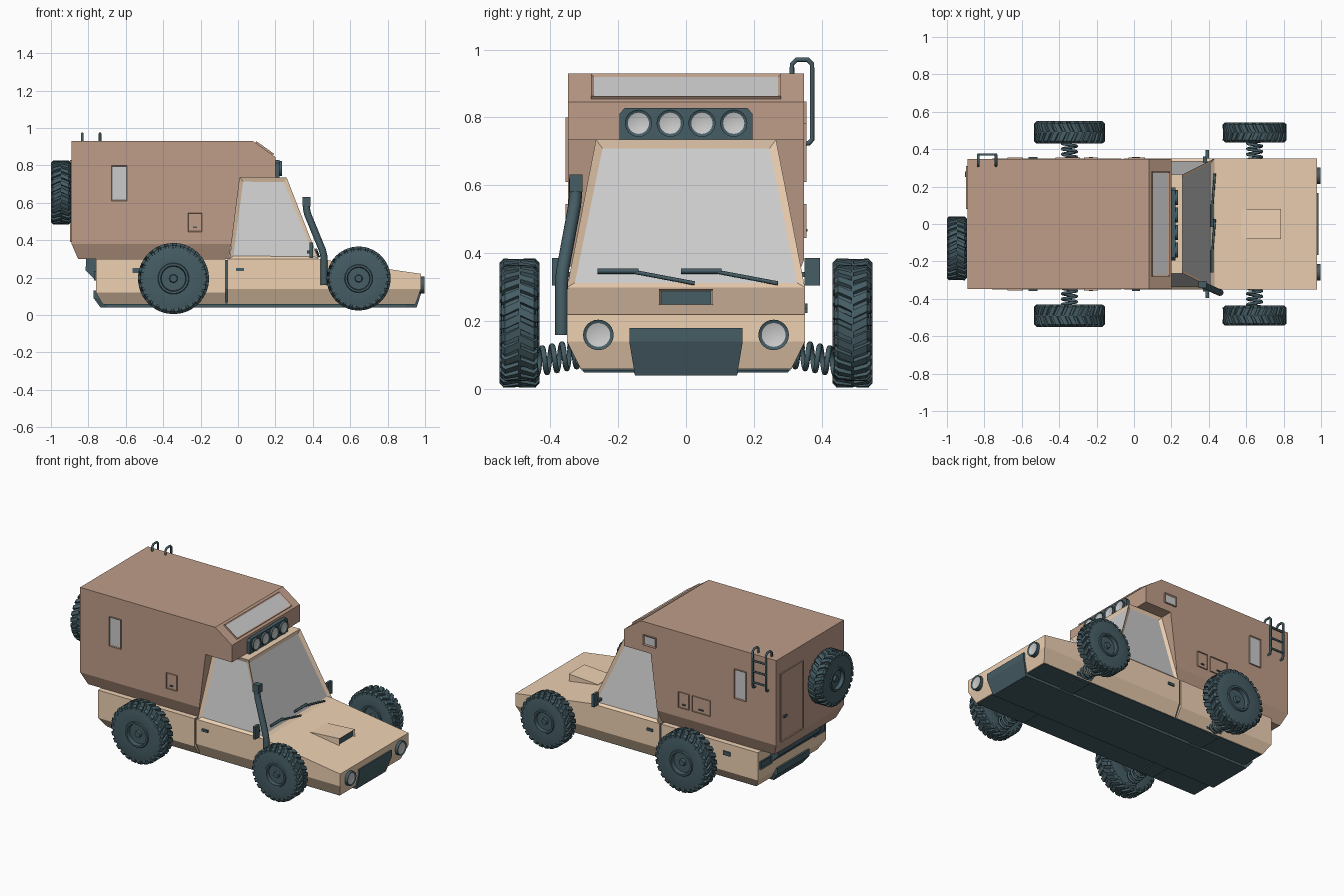
import bpy, bmesh, math
from math import pi, sin, cos
from mathutils import Vector

if "Cube" in bpy.data.objects:
    bpy.data.objects.remove(bpy.data.objects["Cube"])


def mat(name, c):
    m = bpy.data.materials.new(name)
    m.diffuse_color = (*c, 1)
    m.use_nodes = True
    m.node_tree.nodes["Principled BSDF"].inputs["Base Color"].default_value = m.diffuse_color
    return m


TAN = mat("tan_paint", (0.86, 0.64, 0.45))
BROWN = mat("brown_shell", (0.52, 0.34, 0.25))
DARK = mat("dark_rubber", (0.06, 0.11, 0.13))
GLASS = mat("pale_glass", (0.6, 0.6, 0.6))


def make(name, verts, faces, m, insets=None, smooth=False):
    """Mesh from points; insets = {face: (thickness, depth, material)}"""
    bm = bmesh.new()
    vs = [bm.verts.new(v) for v in verts]
    fs = [bm.faces.new([vs[i] for i in f]) for f in faces]
    bmesh.ops.recalc_face_normals(bm, faces=bm.faces)
    mats = [m]
    for i, (t, d, im) in (insets or {}).items():
        bmesh.ops.inset_individual(bm, faces=[fs[i]], thickness=t, depth=d)
        if im not in mats:
            mats.append(im)
        fs[i].material_index = mats.index(im)
    me = bpy.data.meshes.new(name)
    bm.to_mesh(me)
    bm.free()
    for x in mats:
        me.materials.append(x)
    ob = bpy.data.objects.new(name, me)
    bpy.context.collection.objects.link(ob)
    if smooth:
        bpy.ops.object.select_all(action='DESELECT')
        ob.select_set(True)
        bpy.context.view_layer.objects.active = ob
        bpy.ops.object.shade_smooth_by_angle(angle=math.radians(35))
    return ob


def prism(name, pts, lo, hi, axis, m, insets=None, smooth=False):
    """Extruded profile; side face i is face i, then low cap, high cap"""
    n = len(pts)
    vs = [(d, p, q) if axis == 'x' else (p, d, q) for d in (lo, hi) for p, q in pts]
    fs = [(i, (i + 1) % n, (i + 1) % n + n, i + n) for i in range(n)]
    fs += [tuple(range(n)), tuple(range(n, 2 * n))]
    return make(name, vs, fs, m, insets, smooth)


def box(name, x0, x1, y0, y1, z0, z1, m, insets=None):
    return prism(name, [(x0, z0), (x1, z0), (x1, z1), (x0, z1)], y0, y1, 'y', m, insets)


def hull(name, stations, wb, wt, zb, zm, m):
    """Tapered-bottom body; stations = (x at bottom, x above, top height)"""
    vs, fs = [], []
    for xb, xt, zt in stations:
        vs += [(xb, -wb, zb), (xb, wb, zb), (xt, wt, zm), (xt, wt, zt), (xt, -wt, zt), (xt, -wt, zm)]
    for s in range(len(stations) - 1):
        fs += [(6*s + i, 6*s + (i + 1) % 6, 6*s + 6 + (i + 1) % 6, 6*s + 6 + i) for i in range(6)]
    for o in (0, 6 * (len(stations) - 1)):
        fs += [(o, o + 1, o + 2, o + 5), (o + 5, o + 2, o + 3, o + 4)]
    return make(name, vs, fs, m)


def panel(name, loc, rz, w, h, m, inner, border=0.01, tilt=0):
    """Shallow framed panel facing -y before rotation"""
    ob = box(name, -w/2, w/2, -0.008, 0.008, -h/2, h/2, m, {4: (border, -0.005, inner)})
    ob.location, ob.rotation_euler = loc, (tilt, 0, rz)
    return ob


def tube(name, pts, r, m=DARK):
    cu = bpy.data.curves.new(name, 'CURVE')
    cu.dimensions, cu.bevel_depth, cu.bevel_resolution, cu.use_fill_caps = '3D', r, 2, True
    sp = cu.splines.new('POLY')
    sp.points.add(len(pts) - 1)
    for p, c in zip(sp.points, pts):
        p.co = (*c, 1)
    cu.materials.append(m)
    ob = bpy.data.objects.new(name, cu)
    bpy.context.collection.objects.link(ob)
    return ob


def lamp(name, x0, x1, y, z, r):
    pts = [(y + r*cos(2*pi*i/24), z + r*sin(2*pi*i/24)) for i in range(24)]
    prism(name, pts, x0, x1, 'x', DARK, {25: (r * 0.22, -0.006, GLASS)}, True)


def wheel(name, loc, rot, R, W):
    """Revolved tyre with hub (outer side +z) and slanted tread blocks"""
    half = [(0.02, 0.44), (0.1, 0.44), (0.12, 0.3), (0.34, 0.3), (0.36, 0.53),
            (0.42, 0.53), (0.44, 0.47), (0.82, 0.49), (0.93, 0.43)]
    prof = half + [(r, -h) for r, h in reversed(half)]
    n, k = 40, len(prof)
    vs = [(r*R*cos(2*pi*s/n), r*R*sin(2*pi*s/n), h*W) for s in range(n) for r, h in prof]
    fs = [(s*k + j, s*k + j + 1, (s + 1) % n*k + j + 1, (s + 1) % n*k + j) for s in range(n) for j in range(k - 1)]
    fs += [tuple(s*k + j for s in range(n)) for j in (0, k - 1)]
    lugs = 26
    for side in (1, -1):
        for i in range(lugs):
            a = 2*pi*(i + (0.5 if side < 0 else 0)) / lugs
            b = len(vs)
            # stations across the tread: centre, outer edge, shoulder
            for h, da, r0, r1 in ((-0.03, 0.1, 0.9, 0.995), (0.42, -0.03, 0.9, 1), (0.53, -0.03, 0.84, 0.93)):
                for r, e in ((r0, -1), (r1, -0.8), (r1, 0.8), (r0, 1)):
                    t = a + da + e * 0.085
                    vs.append((r*R*cos(t), r*R*sin(t), side*h*W))
            for q in (0, 4):
                fs += [(b+q+j, b+q+(j+1) % 4, b+q+4+(j+1) % 4, b+q+4+j) for j in range(4)]
            fs += [(b, b+1, b+2, b+3), (b+8, b+9, b+10, b+11)]
    ob = make(name, vs, fs, DARK, smooth=True)
    ob.location, ob.rotation_euler = loc, rot


# Lower body: cab with hood, rear bed, dark seam and underbody
hull("cab_lower_body", [(-0.055, -0.055, 0.30), (0.43, 0.43, 0.30), (0.95, 0.978, 0.22)], 0.31, 0.35, 0.06, 0.14, TAN)
hull("rear_bed", [(-0.725, -0.76, 0.30), (-0.067, -0.067, 0.30)], 0.31, 0.35, 0.06, 0.12, TAN)
hull("body_seam", [(-0.07, -0.07, 0.295), (-0.05, -0.05, 0.295)], 0.3, 0.34, 0.065, 0.14, DARK)
box("underbody_plate", -0.72, 0.945, -0.308, 0.308, 0.056, 0.066, DARK)
box("skid_plate", -0.73, 0.95, -0.15, 0.15, 0.04, 0.06, DARK)
hull("front_grille", [(0.9, 0.9, 0.18), (0.955, 0.987, 0.18)], 0.15, 0.167, 0.04, 0.14, DARK)
hull("rear_bumper", [(-0.735, -0.772, 0.13), (-0.7, -0.7, 0.13)], 0.15, 0.165, 0.04, 0.09, DARK)

# Cab with inset windows
make("cab", [(x, s*y, z) for s in (-1, 1) for x, y, z in
             ((-0.045, 0.35, 0.30), (0.43, 0.35, 0.30), (0.26, 0.265, 0.735), (0.01, 0.265, 0.735))],
     [(0, 1, 2, 3), (4, 5, 6, 7), (1, 5, 6, 2), (3, 2, 6, 7), (0, 3, 7, 4), (0, 1, 5, 4)], TAN,
     {0: (0.027, -0.012, GLASS), 1: (0.027, -0.012, GLASS), 2: (0.03, -0.012, GLASS)})

# Camper shell
prism("camper_shell", [(-0.89, 0.38), (-0.89, 0.93), (0.08, 0.93), (0.20, 0.845), (0.20, 0.735), (0.01, 0.735),
                       (-0.035, 0.38)], -0.347, 0.347, 'y', BROWN)
hull("camper_base", [(-0.855, -0.89, 0.381), (-0.047, -0.037, 0.381)], 0.315, 0.347, 0.30, 0.38, BROWN)
panel("roof_front_window", (0.141, 0, 0.889), pi/2, 0.56, 0.115, BROWN, GLASS, 0.012, -0.955)
for s, rz in ((-1, 0), (1, pi)):
    panel("side_window", (-0.635, s*0.347, 0.705), rz, 0.085, 0.19, BROWN, GLASS, 0.007)
    panel("storage_hatch", (-0.23, s*0.347, 0.495), rz, 0.075, 0.1, BROWN, BROWN, 0.004)
    box("hatch_latch", -0.24, -0.22, s*0.353 - 0.004, s*0.353 + 0.004, 0.465, 0.472, DARK)
panel("wide_storage_hatch", (-0.355, 0.347, 0.495), pi, 0.13, 0.1, BROWN, BROWN, 0.004)
box("wide_hatch_latch", -0.37, -0.34, 0.349, 0.357, 0.465, 0.472, DARK)
panel("small_front_window", (0.015, 0.347, 0.815), pi, 0.09, 0.065, BROWN, GLASS, 0.01)
panel("rear_door", (-0.89, 0.195, 0.61), -pi/2, 0.23, 0.44, BROWN, BROWN, 0.006)
box("rear_door_handle", -0.903, -0.888, 0.25, 0.28, 0.535, 0.55, DARK)

# Roof light bar and headlights
prism("light_bar", [(-0.195, 0.735), (0.195, 0.735), (0.195, 0.812), (0.18, 0.828), (-0.18, 0.828), (-0.195, 0.812)],
      0.19, 0.222, 'x', DARK)
for i in range(4):
    lamp("roof_lamp", 0.2, 0.236, -0.14 + i*0.0935, 0.783, 0.04)
for s in (-1, 1):
    lamp("headlight", 0.96, 0.998, s*0.258, 0.16, 0.045)
    ym = s*0.372
    box("mirror", 0.383, 0.4, ym - 0.023, ym + 0.023, 0.305, 0.387, DARK)
    box("mirror_arm", 0.37, 0.39, s*0.345 - 0.015, s*0.345 + 0.015, 0.33, 0.345, DARK)
    box("door_handle", -0.01, 0.032, s*0.352 - 0.006, s*0.352 + 0.006, 0.236, 0.252, DARK)
    box("side_marker", -0.565, -0.515, s*0.352 - 0.006, s*0.352 + 0.006, 0.225, 0.25, DARK)
    panel("tail_light", (-0.762, s*0.275, 0.21), -pi/2, 0.11, 0.05, DARK, DARK, 0.008)
prism("rear_step", [(-0.75, 0.30), (-0.812, 0.30), (-0.815, 0.24), (-0.765, 0.19), (-0.75, 0.19)], -0.22, 0.22, 'y', DARK)

# Hood scoop with dark opening
prism("hood_scoop", [(0.575, 0.27), (0.785, 0.24), (0.785, 0.295), (0.575, 0.281)], -0.08, 0.08, 'y', TAN,
      {1: (0.009, -0.012, DARK)})

# Wipers lie on the windscreen plane


def screen(y, z):
    return (0.437 - (z - 0.30) * 0.17 / 0.435, y, z)


for y in (0, 0.245):
    tube("wiper_arm", [screen(y + 0.025, 0.312), screen(y - 0.15, 0.345)], 0.006)
    tube("wiper_blade", [screen(y - 0.26, 0.348), screen(y - 0.14, 0.348)], 0.008)

# Snorkel
tube("snorkel_pipe", [(0.46, -0.366, 0.16), (0.46, -0.366, 0.31), (0.452, -0.364, 0.345), (0.372, -0.328, 0.54),
                      (0.366, -0.325, 0.57), (0.366, -0.325, 0.62)], 0.019)
box("snorkel_head", 0.345, 0.388, -0.343, -0.305, 0.58, 0.632, DARK)

# Ladder on the +y side
for x in (-0.833, -0.738):
    tube("ladder_rail", [(x, 0.312, 0.925), (x, 0.312, 0.957), (x, 0.325, 0.97), (x, 0.358, 0.97), (x, 0.371, 0.957),
                         (x, 0.371, 0.735), (x, 0.362, 0.724), (x, 0.34, 0.722)], 0.007)
for z in (0.76, 0.83, 0.90):
    tube("ladder_rung", [(-0.833, 0.371, z), (-0.738, 0.371, z)], 0.006)

# Wheels, coil springs and mounts
for s in (-1, 1):
    for x, R, W, label in ((0.645, 0.171, 0.1, "front"), (-0.345, 0.19, 0.112, "rear")):
        wheel(label + "_wheel", (x, s*0.49, 0.195), (-s*pi/2, 0, 0), R, W)
        coil = []
        for i in range(91):
            t = i / 90
            a = t * 5 * 2 * pi
            coil.append((x + 0.038*cos(a), s*(0.30 + 0.145*t), 0.108 - 0.028*t + 0.038*sin(a)))
        tube(label + "_spring", coil, 0.008)
        hull(label + "_spring_mount", [(x - 0.05, x - 0.06, 0.11), (x + 0.05, x + 0.06, 0.11)],
             0.3, 0.325, 0.05, 0.08, DARK)

# Spare wheel on the rear wall
wheel("spare_wheel", (-0.947, -0.13, 0.655), (0, -pi/2, 0), 0.171, 0.1)
